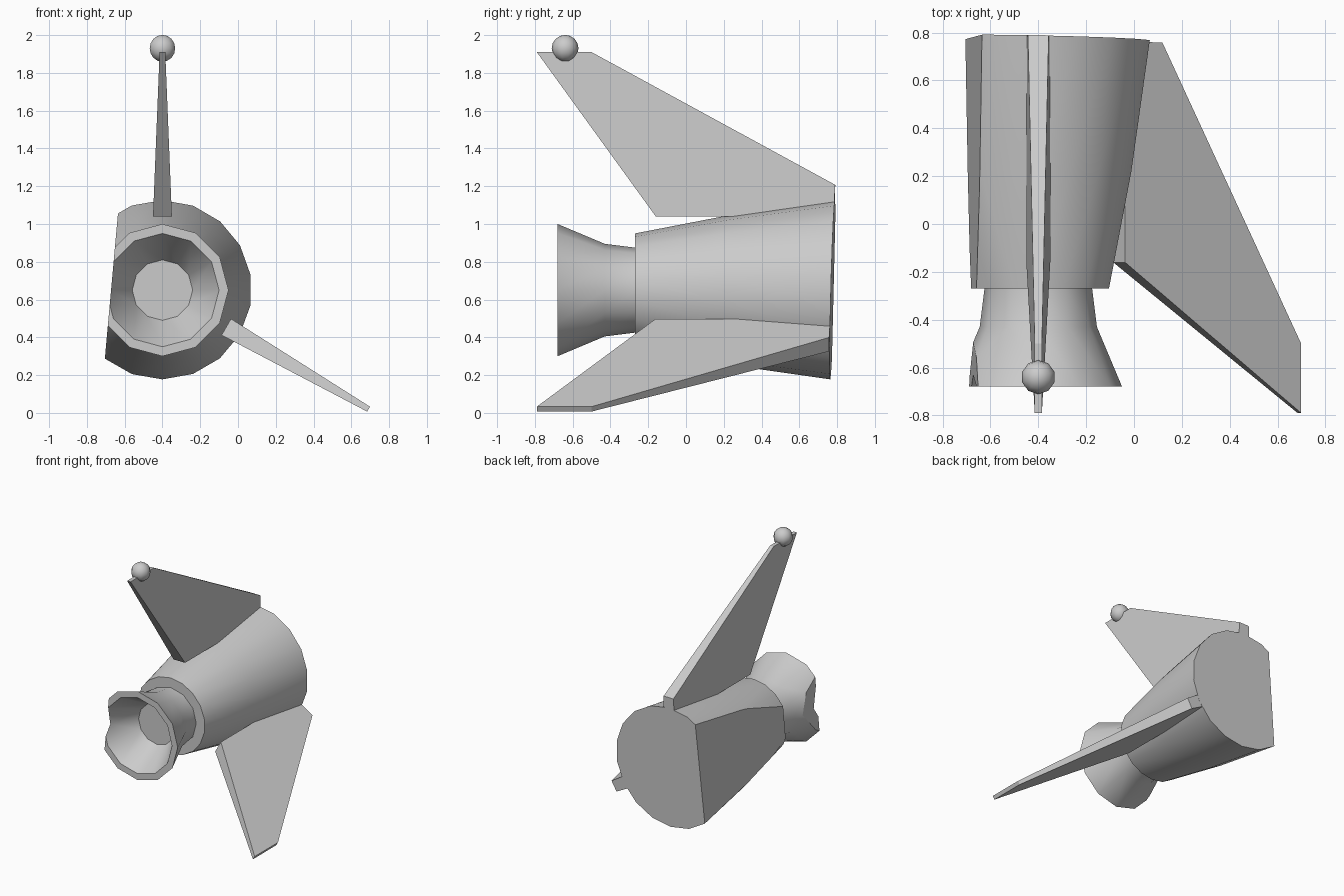
import bpy, bmesh, math
from mathutils import Vector

if "Cube" in bpy.data.objects:
    bpy.data.objects.remove(bpy.data.objects["Cube"])

CX, CZ = -0.40, 0.65                         # long axis of the hull (runs along y)
SIDE_CO = Vector((-0.635, 0, 1.06))          # plane that slices off the left side
SIDE_NO = Vector((-0.774, 0, 0.07)).normalized()
BACK_CO = Vector((CX, 0.776, CZ))            # slightly tilted plane closing the rear
BACK_NO = Vector((0.02, 1, -0.026)).normalized()

grey = bpy.data.materials.new("plain_grey")
grey.diffuse_color = (0.6, 0.6, 0.6, 1)
grey.use_nodes = True
grey.node_tree.nodes["Principled BSDF"].inputs["Base Color"].default_value = grey.diffuse_color


def polar(r, angle, y):
    return Vector((CX + r * math.sin(angle), y, CZ + r * math.cos(angle)))


def slice_off(bm, co, no):
    """Remove everything beyond the plane and close the cut."""
    res = bmesh.ops.bisect_plane(bm, geom=bm.verts[:] + bm.edges[:] + bm.faces[:], dist=1e-5,
                                 plane_co=co, plane_no=no, clear_outer=True)
    edges = [e for e in res["geom_cut"] if isinstance(e, bmesh.types.BMEdge)]
    if edges:
        bmesh.ops.triangle_fill(bm, edges=edges, use_beauty=True, use_dissolve=True, normal=no)


def finish(name, bm, smooth=True):
    bmesh.ops.recalc_face_normals(bm, faces=bm.faces[:])
    for f in bm.faces:
        flat_cut = min((f.normal - n).length for n in (SIDE_NO, BACK_NO)) < 0.01
        f.smooth = smooth and not flat_cut
    for e in bm.edges:
        e.smooth = e.calc_face_angle(0) < math.radians(42)
    mesh = bpy.data.meshes.new(name)
    bm.to_mesh(mesh)
    bm.free()
    mesh.materials.append(grey)
    obj = bpy.data.objects.new(name, mesh)
    bpy.context.collection.objects.link(obj)


def lathe(profile, sides):
    """Closed solid turned round the hull axis from (y, radius) points."""
    bm = bmesh.new()
    rings = [[bm.verts.new(polar(r, math.tau * i / sides, y)) for i in range(sides)]
             for y, r in profile]
    for a, b in zip(rings, rings[1:]):
        for i in range(sides):
            j = (i + 1) % sides
            bm.faces.new((a[i], a[j], b[j], b[i]))
    bm.faces.new(rings[0])
    bm.faces.new(rings[-1])
    return bm


# Hull: flared barrel, sliced on the left and at the rear
bm = lathe([(-0.27, 0.30), (0.22, 0.395), (0.90, 0.492)], 18)
slice_off(bm, BACK_CO, BACK_NO)
slice_off(bm, SIDE_CO, SIDE_NO)
finish("hull", bm)

# Nozzle: hollow bell, sliced by the same side plane
bm = lathe([(-0.20, 0.225), (-0.27, 0.225), (-0.43, 0.245), (-0.68, 0.35),
            (-0.68, 0.30), (-0.44, 0.16)], 12)
slice_off(bm, SIDE_CO, SIDE_NO)
finish("nozzle", bm)

# Fins: swept plates that thin towards the tip; (y, distance from axis)
FIN = [(-0.79, 1.26), (-0.50, 1.26), (0.785, 0.56), (0.85, 0.525), (0.85, 0.39), (-0.16, 0.39)]
for name, degrees in (("top_fin", 0), ("lower_fin", 120)):
    a = math.radians(degrees)
    across = Vector((math.cos(a), 0, -math.sin(a)))
    bm = bmesh.new()
    sides = []
    for s in (-1, 1):
        sides.append([bm.verts.new(polar(r, a, y) + across * s * (0.05 - 0.035 * (r - 0.39) / 0.87))
                      for y, r in FIN])
        bm.faces.new(sides[-1])
    for i in range(len(FIN)):
        j = (i + 1) % len(FIN)
        bm.faces.new((sides[0][i], sides[0][j], sides[1][j], sides[1][i]))
    slice_off(bm, BACK_CO - BACK_NO * 0.001, BACK_NO)
    finish(name, bm, smooth=False)

# Small ball on the tip of the top fin
bm = bmesh.new()
bmesh.ops.create_uvsphere(bm, u_segments=10, v_segments=8, radius=0.071)
bmesh.ops.translate(bm, verts=bm.verts[:], vec=(CX, -0.64, 1.93))
finish("tip_ball", bm)
